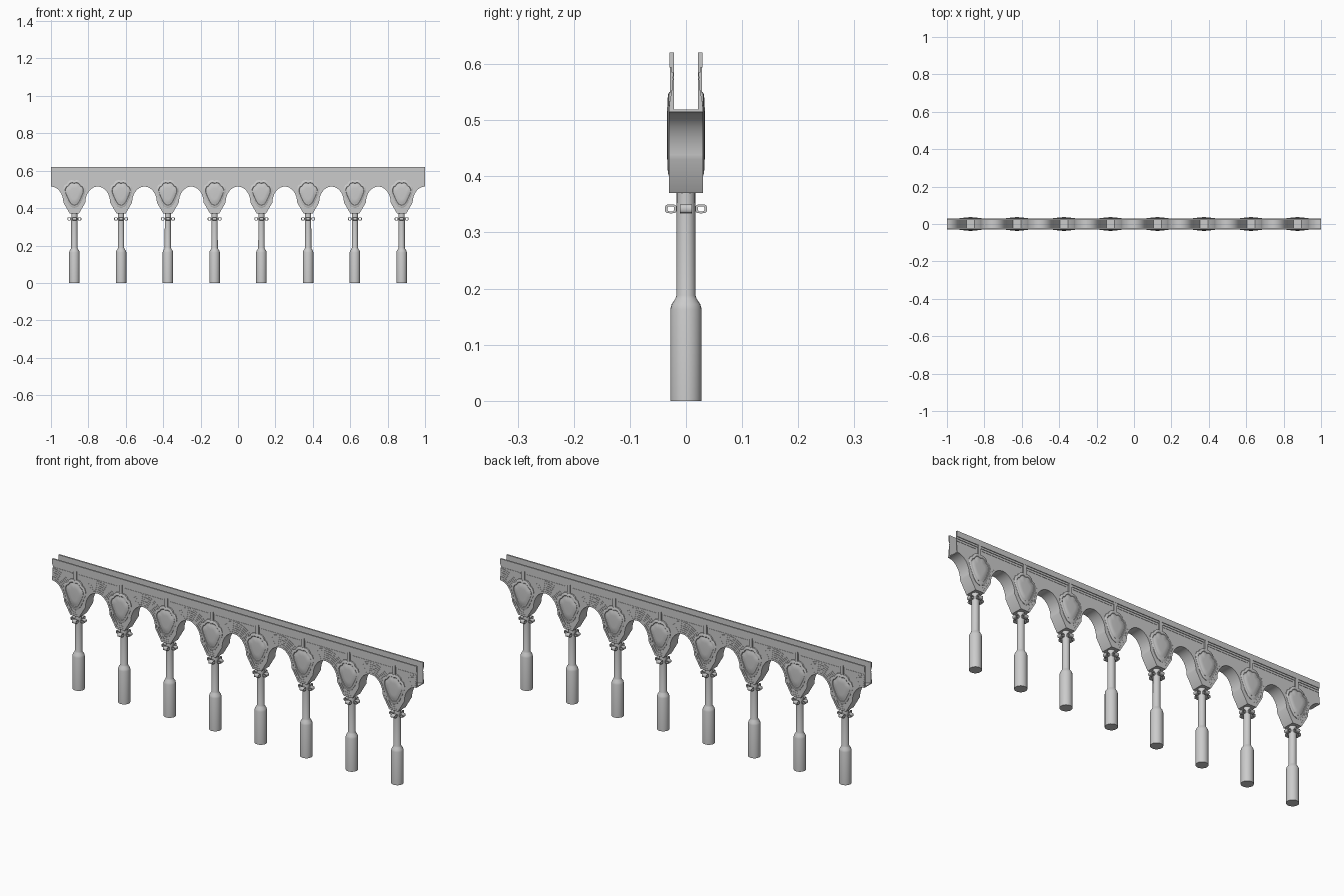
import bpy, bmesh, math

cube = bpy.data.objects.get("Cube")
if cube:
    bpy.data.objects.remove(cube, do_unlink=True)

BAYS, PITCH = 8, 0.25
HALF = PITCH / 2
INNER = 0.0215          # inner face of the side walls
TOP = 0.621

stone = bpy.data.materials.new("grey stone")
stone.use_nodes = True
stone.diffuse_color = (0.6, 0.6, 0.6, 1)
bsdf = stone.node_tree.nodes["Principled BSDF"]
bsdf.inputs["Base Color"].default_value = (0.6, 0.6, 0.6, 1)
bsdf.inputs["Roughness"].default_value = 0.8


def ribbon(bm, low, high, y0, y1, closed=False, place=lambda x, y, z: (x, y, z)):
    """Solid strip between two matching xz lines, from depth y0 to y1."""
    rows = []
    for a, b in zip(low, high):
        corners = ((a, y0), (a, y1), (b, y1), (b, y0))
        rows.append([bm.verts.new(place(p[0], y, p[1])) for p, y in corners])
    count = len(rows)
    for i in range(count if closed else count - 1):
        r, s = rows[i], rows[(i + 1) % count]
        for k in range(4):
            n = (k + 1) % 4
            bm.faces.new((r[k], r[n], s[n], s[k]))
    if not closed:
        bm.faces.new(rows[0])
        bm.faces.new(rows[-1])


def block(bm, x0, x1, z0, z1, y0, y1):
    ribbon(bm, [(x0, z0), (x1, z0)], [(x0, z1), (x1, z1)], y0, y1)


def repeat(name, bm):
    """Make one part and place it at every column."""
    bmesh.ops.recalc_face_normals(bm, faces=bm.faces)
    mesh = bpy.data.meshes.new(name)
    bm.to_mesh(mesh)
    bm.free()
    mesh.materials.append(stone)
    for i in range(BAYS):
        obj = bpy.data.objects.new(f"{name}_{i + 1}", mesh)
        obj.location.x = (i - (BAYS - 1) / 2) * PITCH
        bpy.context.collection.objects.link(obj)
        if i == 0:
            bpy.ops.object.select_all(action='DESELECT')
            obj.select_set(True)
            bpy.context.view_layer.objects.active = obj
            bpy.ops.object.shade_smooth_by_angle(angle=math.radians(35))


def arch_line(d):
    """Lower edge of one bay, pushed outwards from the openings by d."""
    right = [(max(0.024 - d * 0.6, 0.001), 0.37 + d)]
    for i in range(17):
        a = math.pi - i * math.pi / 32
        right.append((HALF + (0.066 + d) * math.cos(a), 0.43 + (0.085 + d) * math.sin(a)))
    return [(-x, z) for x, z in reversed(right)] + right


# Columns, turned from a profile
bm = bmesh.new()
profile = [(0.028, 0), (0.028, 0.163), (0.0255, 0.172), (0.019, 0.182),
           (0.0168, 0.188), (0.0165, 0.372)]
rings = []
SIDES = 24
for r, z in profile:
    rings.append([bm.verts.new((r * math.cos(2 * math.pi * k / SIDES),
                                r * math.sin(2 * math.pi * k / SIDES), z))
                  for k in range(SIDES)])
for a, b in zip(rings, rings[1:]):
    for k in range(SIDES):
        n = (k + 1) % SIDES
        bm.faces.new((a[k], a[n], b[n], b[k]))
bm.faces.new(rings[0])
bm.faces.new(rings[-1])
repeat("column", bm)

# Four open loops around each column neck
bm = bmesh.new()


def loop_line(w, h):
    points = []
    for k in range(16):
        c, s = math.cos(math.pi * k / 8), math.sin(math.pi * k / 8)
        points.append((0.027 + w * math.copysign(abs(c) ** 0.6, c),
                       0.342 + h * math.copysign(abs(s) ** 0.6, s)))
    return points


for turn in range(4):
    c, s = round(math.cos(turn * math.pi / 2)), round(math.sin(turn * math.pi / 2))
    ribbon(bm, loop_line(0.0105, 0.008), loop_line(0.006, 0.0045), -0.011, 0.011, True,
           lambda x, y, z: (x * c - y * s, x * s + y * c, z))
repeat("neck_loops", bm)

# Curved underside spanning both walls
bm = bmesh.new()
ribbon(bm, arch_line(0), arch_line(0.004), -0.0295, 0.0295)
repeat("arch_underside", bm)

# Thin side walls
edge = arch_line(0.002)
bm = bmesh.new()
for s in (-1, 1):
    ribbon(bm, edge, [(x, 0.6) for x, z in edge], s * INNER, s * 0.0228)
repeat("side_walls", bm)

# Stepped mouldings following the arches
bm = bmesh.new()
STEPS, STEP = 6, 0.0095
for s in (-1, 1):
    for k in range(STEPS):
        ribbon(bm, arch_line(k * STEP), arch_line((k + 1) * STEP),
               s * INNER, s * (0.0305 - k * 0.0013))
repeat("arch_mouldings", bm)

# Top rail with a sloped lower edge
bm = bmesh.new()
for s in (-1, 1):
    block(bm, -HALF, HALF, 0.594, TOP, s * INNER, s * 0.029)
    block(bm, -HALF, HALF, 0.585, 0.594, s * INNER, s * 0.0255)
repeat("top_rail", bm)

# Short posts and panel strips below the rail
bm = bmesh.new()
for s in (-1, 1):
    block(bm, -0.008, 0.008, 0.535, 0.6, s * INNER, s * 0.0285)
    for side in (-1, 1):
        x0, x1 = sorted((side * 0.018, side * HALF))
        block(bm, x0, x1, 0.574, 0.578, s * INNER, s * 0.0242)
repeat("posts_and_strips", bm)

# Domed lobed shields over the columns
bm = bmesh.new()
half = [(0, 0.545), (0.012, 0.55), (0.025, 0.547), (0.035, 0.538), (0.04, 0.528),
        (0.052, 0.522), (0.06, 0.505), (0.059, 0.488), (0.052, 0.468),
        (0.043, 0.448), (0.034, 0.428), (0.02, 0.408), (0, 0.4)]
outline = half + [(-x, z) for x, z in reversed(half[1:-1])]
layers = [(1, 0.0225), (1, 0.0300), (0.93, 0.0322), (0.82, 0.0328),
          (0.79, 0.0312), (0.74, 0.0312), (0.68, 0.0332), (0.4, 0.0342)]
for s in (-1, 1):
    rings = [[bm.verts.new((x * f, s * y, 0.478 + (z - 0.478) * f)) for x, z in outline]
             for f, y in layers]
    for a, b in zip(rings, rings[1:]):
        for k in range(len(outline)):
            n = (k + 1) % len(outline)
            bm.faces.new((a[k], a[n], b[n], b[k]))
    bm.faces.new(rings[0])
    bm.faces.new(rings[-1])
repeat("shield", bm)
